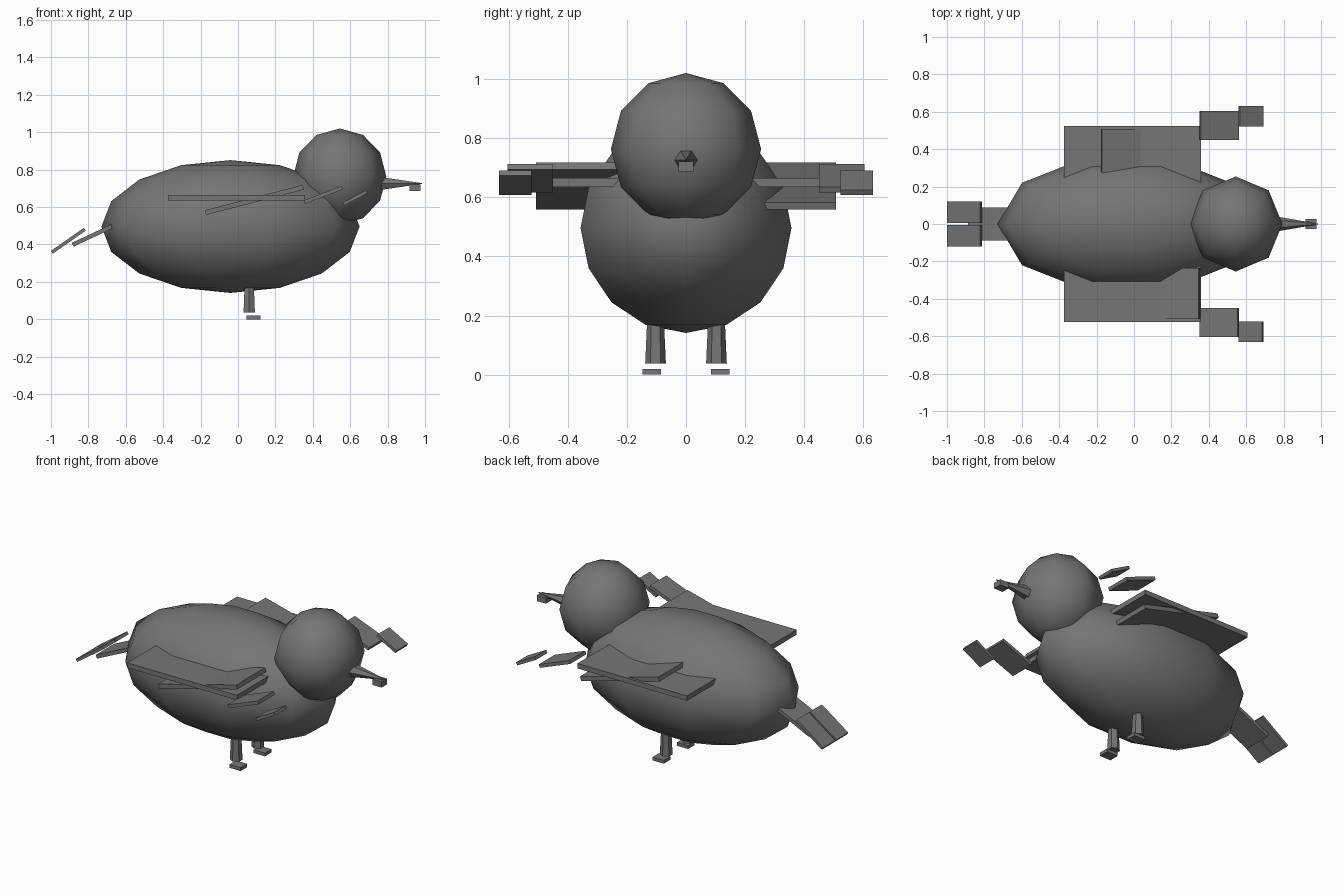
import bpy, bmesh, math
from mathutils import Matrix, Vector

if "Cube" in bpy.data.objects:
    bpy.data.objects.remove(bpy.data.objects["Cube"])

# Dark grey plumage colour
dark = bpy.data.materials.new("dark_grey")
dark.diffuse_color = (0.18, 0.18, 0.18, 1)
dark.use_nodes = True
dark.node_tree.nodes["Principled BSDF"].inputs["Base Color"].default_value = dark.diffuse_color


def finish(name, bm, smooth=False):
    bmesh.ops.recalc_face_normals(bm, faces=bm.faces)
    for f in bm.faces:
        f.smooth = smooth
    me = bpy.data.meshes.new(name)
    bm.to_mesh(me)
    bm.free()
    me.materials.append(dark)
    ob = bpy.data.objects.new(name, me)
    bpy.context.collection.objects.link(ob)
    return ob


def ball(name, center, radii, segments, rings):
    # ring vertices start on the x axis
    bm = bmesh.new()
    bmesh.ops.create_uvsphere(bm, u_segments=segments, v_segments=rings, radius=1)
    bmesh.ops.transform(bm, verts=bm.verts, matrix=Matrix.Translation(center)
                        @ Matrix.Diagonal((*radii, 1)) @ Matrix.Rotation(math.pi / 2, 4, 'Z'))
    return finish(name, bm, True)


def slab(name, center, size, pitch=0):
    # positive pitch raises the +x end
    bm = bmesh.new()
    bmesh.ops.create_cube(bm, size=1)
    bmesh.ops.transform(bm, verts=bm.verts, matrix=Matrix.Translation(center)
                        @ Matrix.Rotation(math.radians(-pitch), 4, 'Y')
                        @ Matrix.Diagonal((*size, 1)))
    return finish(name, bm)


def taper(name, start, end, r1, r2, rot):
    bm = bmesh.new()
    start, end = Vector(start), Vector(end)
    bmesh.ops.create_cone(bm, cap_ends=True, segments=6, radius1=r1, radius2=r2,
                          depth=(end - start).length)
    bmesh.ops.transform(bm, verts=bm.verts,
                        matrix=Matrix.Translation((start + end) / 2) @ rot)
    return finish(name, bm)


# Body and head
ball("body", (-0.04, 0, 0.496), (0.69, 0.375, 0.355), 10, 8)
ball("head", (0.544, 0, 0.763), (0.249, 0.254, 0.257), 8, 6)

# Beak with hooked tip
taper("beak", (0.76, 0, 0.726), (0.985, 0, 0.726), 0.04, 0.002,
      Matrix.Rotation(math.pi / 2, 4, 'Y'))
slab("beak_tip", (0.947, 0, 0.704), (0.06, 0.052, 0.035))

# Tail: one centre feather and two outer feathers
slab("tail_center", (-0.778, 0, 0.448), (0.234, 0.176, 0.022), 25)

for side, label in ((-1, "right"), (1, "left")):
    slab("tail_feather_" + label, (-0.907, side * 0.062, 0.42), (0.215, 0.114, 0.018), 35)

    # Wings: flat slab, crossing slab and two feather tips, pitched opposite per side
    slab("wing_" + label, (-0.007, side * 0.35, 0.65), (0.732, 0.346, 0.03))
    slab("wing_cover_" + label, (0.087, side * 0.371, 0.638), (0.54, 0.274, 0.026), -side * 14.5)
    slab("wing_feather_" + label, (0.456, side * 0.526, 0.665), (0.217, 0.154, 0.02), -side * 21)
    slab("wing_tip_" + label, (0.626, side * 0.577, 0.649), (0.141, 0.11, 0.018), -side * 28)

    # Legs and feet
    taper("leg_" + label, (0.06, side * 0.103, 0.037), (0.06, side * 0.103, 0.26),
          0.035, 0.025, Matrix.Identity(4))
    slab("foot_" + label, (0.083, side * 0.116, 0.01), (0.075, 0.062, 0.02))
